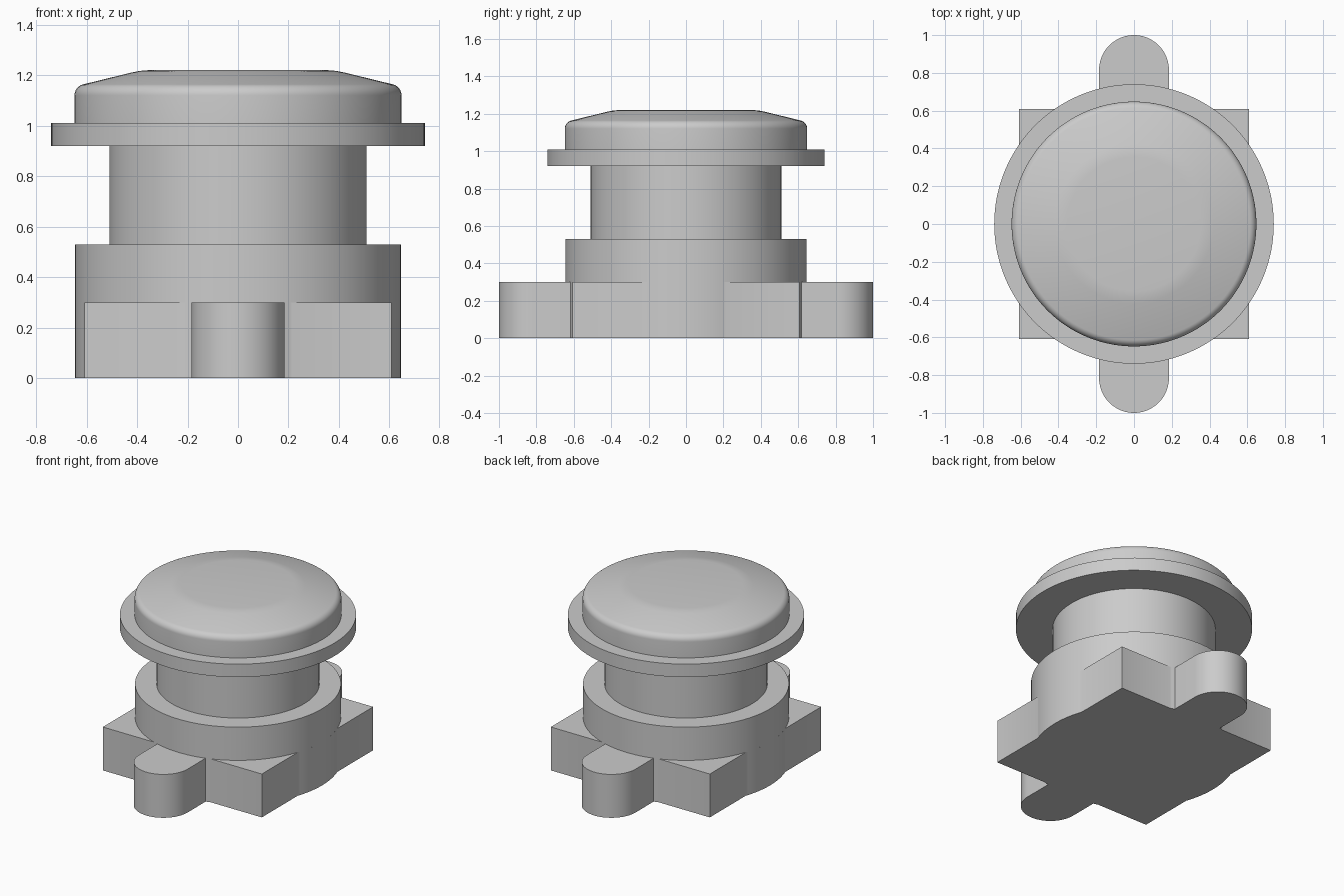
import bpy
import bmesh
from math import sin, cos, pi, sqrt, asin, radians

cube = bpy.data.objects.get("Cube")
if cube:
    bpy.data.objects.remove(cube, do_unlink=True)

grey = bpy.data.materials.new("Plain grey")
grey.use_nodes = True
colour = (0.6, 0.6, 0.6, 1)
grey.diffuse_color = colour
grey.node_tree.nodes["Principled BSDF"].inputs["Base Color"].default_value = colour

SEGMENTS = 128
COLLAR_R, BASE_TOP, COLLAR_TOP = 0.645, 0.30, 0.53
HALF_SIDE, TAB_R = 0.608, 0.185
NECK_R, FLANGE_R, CAP_R = 0.51, 0.74, 0.648
FLANGE_BOTTOM, FLANGE_TOP = 0.92, 1.01


def finish(name, bm):
    bmesh.ops.remove_doubles(bm, verts=bm.verts[:], dist=0.0001)
    bmesh.ops.recalc_face_normals(bm, faces=bm.faces[:])
    mesh = bpy.data.meshes.new(name)
    bm.to_mesh(mesh)
    bm.free()
    mesh.materials.append(grey)
    obj = bpy.data.objects.new(name, mesh)
    bpy.context.collection.objects.link(obj)
    bpy.ops.object.select_all(action="DESELECT")
    obj.select_set(True)
    bpy.context.view_layer.objects.active = obj
    bpy.ops.object.shade_smooth_by_angle(angle=radians(30))
    return obj


def lathe(name, profile):
    """Spin a list of (radius, height) points about the z axis."""
    bm = bmesh.new()
    verts = [bm.verts.new((r, 0, z)) for r, z in profile]
    edges = [bm.edges.new(pair) for pair in zip(verts, verts[1:])]
    bmesh.ops.spin(bm, geom=verts + edges, cent=(0, 0, 0), axis=(0, 0, 1),
                   angle=2 * pi, steps=SEGMENTS, use_merge=True)
    return finish(name, bm)


def prism(name, outline, height):
    bm = bmesh.new()
    face = bm.faces.new([bm.verts.new((x, y, 0)) for x, y in outline])
    result = bmesh.ops.extrude_face_region(bm, geom=[face], use_keep_orig=True)
    top = [v for v in result["geom"] if isinstance(v, bmesh.types.BMVert)]
    bmesh.ops.translate(bm, verts=top, vec=(0, 0, height))
    return finish(name, bm)


def arc(cx, cy, r, start, end, steps):
    angles = [start + (end - start) * i / steps for i in range(steps + 1)]
    return [(cx + r * cos(a), cy + r * sin(a)) for a in angles]


# Base: square block, round collar and two rounded tabs in one outline
bulge = pi / 2 - asin(HALF_SIDE / COLLAR_R)
tab_angle = asin(TAB_R / COLLAR_R)
quarter = arc(0, 0, COLLAR_R, 0, bulge, 12)
quarter += [(HALF_SIDE, HALF_SIDE)]
quarter += arc(0, 0, COLLAR_R, pi / 2 - bulge, pi / 2 - tab_angle, 3)
quarter += arc(0, 1 - TAB_R, TAB_R, 0, pi / 2, 20)
half = quarter + [(-x, y) for x, y in reversed(quarter[1:-1])]
outline = half + [(-quarter[0][0], 0)]
outline += [(x, -y) for x, y in reversed(half[1:])]
prism("base", outline, BASE_TOP)

# Collar, neck and flange
lathe("collar_and_neck", [
    (COLLAR_R, BASE_TOP), (COLLAR_R, COLLAR_TOP),
    (NECK_R, COLLAR_TOP), (NECK_R, FLANGE_BOTTOM)])
lathe("flange", [
    (NECK_R, FLANGE_BOTTOM), (FLANGE_R, FLANGE_BOTTOM),
    (FLANGE_R, FLANGE_TOP), (CAP_R, FLANGE_TOP)])

# Button cap: rounded rim, shallow cone and flat crown
ROUND = 0.045
rim = arc(CAP_R - ROUND, 1.12, ROUND, 0, radians(75), 8)
crown = [(0.42, 1.211), (0.39, 1.217), (0.355, 1.22), (0, 1.22)]
lathe("button_cap", [(CAP_R, FLANGE_TOP)] + rim + crown)
